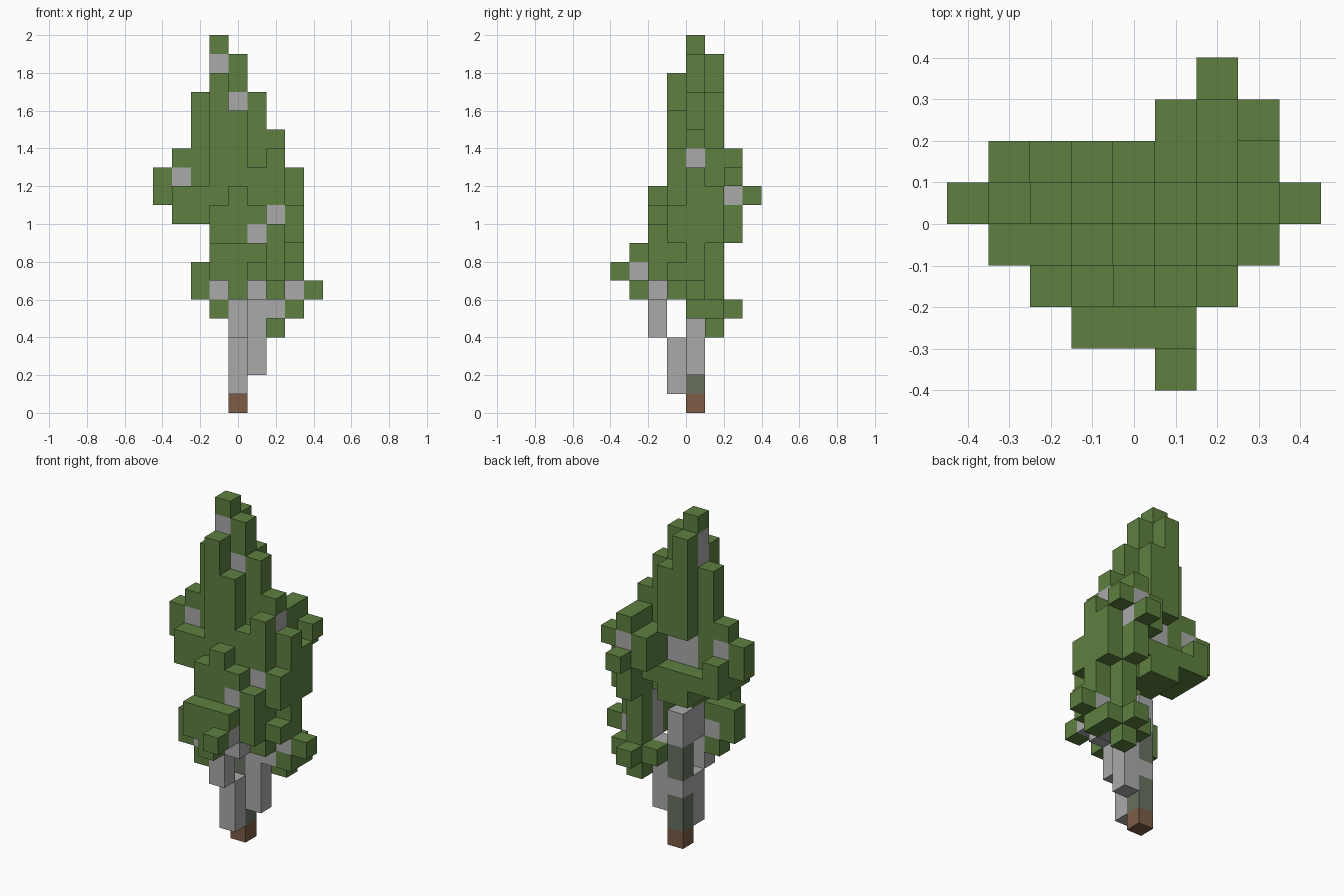
import bpy
import bmesh
from mathutils import Vector

if "Cube" in bpy.data.objects:
    bpy.data.objects.remove(bpy.data.objects["Cube"], do_unlink=True)

UNIT = 0.1  # edge length of one block


def make_material(name, colour):
    mat = bpy.data.materials.new(name)
    mat.use_nodes = True
    mat.diffuse_color = (*colour, 1)
    mat.node_tree.nodes["Principled BSDF"].inputs["Base Color"].default_value = (*colour, 1)
    return mat


leaf_green = make_material("leaf green", (0.112, 0.216, 0.051))
bark_grey = make_material("bark grey", (0.402, 0.402, 0.402))
root_brown = make_material("root brown", (0.205, 0.107, 0.061))
moss_grey = make_material("moss grey", (0.138, 0.165, 0.117))

cells = {}  # block position -> (part name, material)


def columns(part, material, runs):
    """Each run is a vertical column: x, y, lowest block, highest block."""
    for x, y, low, high in runs:
        for z in range(low, high + 1):
            cells[(x, y, z)] = (part, material)


# Pointed crown, tallest columns first
columns("crown_leaves", leaf_green, [
    (-1, 0, 9, 19), (0, 0, 9, 18), (-1, 1, 13, 18), (-1, -1, 9, 17),
    (1, 0, 9, 16), (0, 1, 13, 16), (-2, 0, 10, 16), (0, -1, 8, 15),
    (1, -1, 8, 12), (1, 1, 10, 12),
    (-1, 1, 9, 10), (0, 1, 9, 10), (-2, 1, 10, 10)])

# Foliage on the +x side
columns("left_leaves", leaf_green, [
    (2, 0, 9, 14), (2, -1, 6, 13), (2, 1, 5, 13), (2, 2, 9, 13),
    (3, 0, 5, 12), (3, 2, 12, 12), (1, 2, 11, 12), (2, 3, 11, 11),
    (3, 1, 9, 11), (3, -1, 9, 10), (3, -1, 7, 7)])

# Foliage on the -x side
columns("right_leaves", leaf_green, [
    (-3, 0, 10, 13), (-4, 0, 11, 12), (-3, -1, 10, 11),
    (-2, -1, 10, 11), (-3, 1, 10, 11)])

# Front foliage, stepping forward towards the bottom
columns("front_leaves", leaf_green, [
    (0, -2, 6, 11), (-1, -2, 9, 10), (1, -2, 7, 10), (2, -2, 7, 9),
    (-1, -3, 7, 8), (0, -3, 6, 8), (1, -3, 8, 8), (1, -4, 7, 7),
    (-2, -2, 6, 7), (-1, -2, 5, 7)])

# Low hanging leaves at the back
columns("hanging_leaves", leaf_green, [
    (4, 0, 6, 6), (3, 1, 5, 5), (2, 2, 5, 5), (1, 1, 5, 5), (2, 1, 4, 4)])

# Trunk core with mossy bands on a brown foot
columns("trunk", bark_grey, [(0, 0, 3, 7), (0, -1, 6, 7)])
columns("trunk", moss_grey, [(0, 0, 1, 2), (0, 0, 4, 5)])
columns("trunk_foot", root_brown, [(0, 0, 0, 0)])

# Lower branches climbing away from the trunk
columns("front_branch", bark_grey, [
    (0, -1, 1, 3), (0, -2, 4, 5), (-1, -2, 6, 6), (1, -2, 6, 6),
    (1, -3, 7, 7), (1, -2, 9, 9)])
columns("side_branch", bark_grey, [
    (1, 0, 2, 5), (2, 0, 5, 8), (3, 0, 6, 6), (2, -1, 10, 10)])

# Upper branches showing between the leaves
columns("upper_branches", bark_grey, [
    (-1, 0, 11, 12), (-1, 0, 16, 18), (0, 0, 11, 16),
    (-3, 0, 12, 12), (2, 0, 13, 13), (2, 2, 11, 12)])

AXES = [Vector((1, 0, 0)), Vector((0, 1, 0)), Vector((0, 0, 1))]


def build_part(part):
    """Make one mesh from the exposed sides of all blocks in a part."""
    bm = bmesh.new()
    materials = []
    for cell, (name, material) in cells.items():
        if name != part:
            continue
        if material not in materials:
            materials.append(material)
        centre = Vector(cell) + Vector((0, 0.5, 0.5))
        for axis in range(3):
            for sign in (-1, 1):
                normal = AXES[axis] * sign
                beside = tuple(int(c + n) for c, n in zip(cell, normal))
                if beside in cells:
                    continue
                side = AXES[(axis + 1) % 3] / 2
                up = AXES[(axis + 2) % 3] / 2 * sign
                middle = centre + normal / 2
                corners = [middle - side - up, middle + side - up,
                           middle + side + up, middle - side + up]
                face = bm.faces.new([bm.verts.new(c * UNIT) for c in corners])
                face.material_index = materials.index(material)
    bmesh.ops.remove_doubles(bm, verts=bm.verts, dist=UNIT / 100)
    mesh = bpy.data.meshes.new(part)
    bm.to_mesh(mesh)
    bm.free()
    for material in materials:
        mesh.materials.append(material)
    bpy.context.collection.objects.link(bpy.data.objects.new(part, mesh))


for part in sorted({name for name, material in cells.values()}):
    build_part(part)
